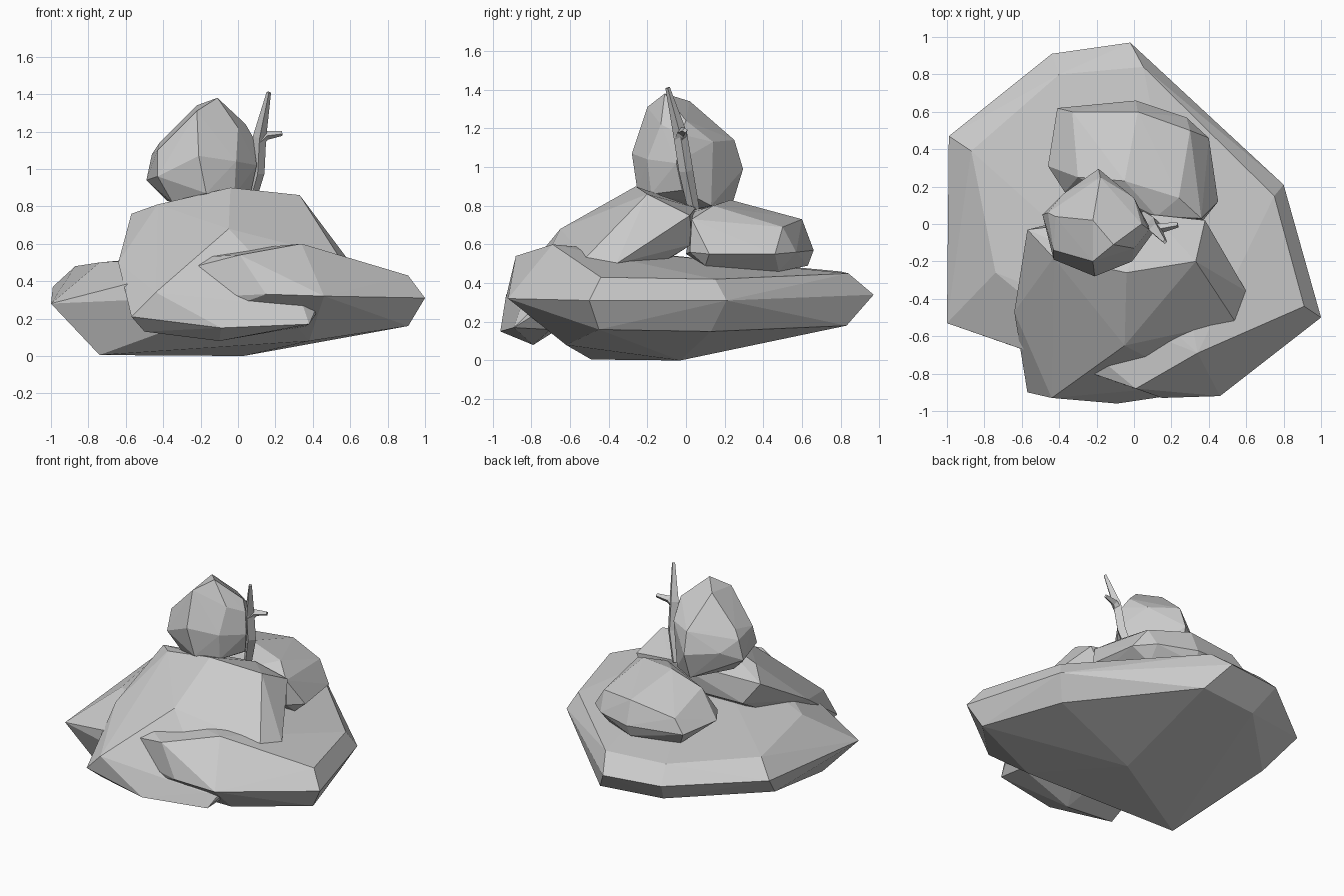
import bpy, bmesh, math
from mathutils import Vector


def rock(name, corners):
    """Faceted boulder: the convex hull of a few corner points."""
    bm = bmesh.new()
    for c in corners:
        bm.verts.new(c)
    bmesh.ops.convex_hull(bm, input=bm.verts[:])
    loose = [v for v in bm.verts if not v.link_faces]
    bmesh.ops.delete(bm, geom=loose, context='VERTS')
    bmesh.ops.recalc_face_normals(bm, faces=bm.faces[:])
    me = bpy.data.meshes.new(name)
    bm.to_mesh(me)
    bm.free()
    ob = bpy.data.objects.new(name, me)
    bpy.context.collection.objects.link(ob)
    return ob


def limb(bm, path, radii, sides=4):
    """Tapered low-poly tube along a path."""
    pts = [Vector(p) for p in path]
    rings = []
    for i, p in enumerate(pts):
        d = (pts[min(i + 1, len(pts) - 1)] - pts[max(i - 1, 0)]).normalized()
        u = d.cross(Vector((0, 1, 0.2))).normalized()
        w = d.cross(u)
        rings.append([bm.verts.new(p + radii[i] * (
            u * math.cos(math.tau * k / sides) + w * math.sin(math.tau * k / sides)))
            for k in range(sides)])
    for a, b in zip(rings, rings[1:]):
        for k in range(sides):
            j = (k + 1) % sides
            bm.faces.new((a[k], a[j], b[j], b[k]))
    bm.faces.new(rings[0])
    bm.faces.new(rings[-1])


# Wide base boulder: underside, rim, upper edge
rock("base_rock", [
    (0.03, -0.03, 0.0), (-0.74, -0.49, 0.005), (0.38, -0.62, 0.08),
    (0.91, -0.45, 0.16), (0.72, 0.13, 0.15), (0.1, 0.83, 0.18),
    (-0.36, 0.77, 0.19), (-0.88, 0.25, 0.18),
    (1.0, -0.5, 0.31), (0.8, 0.21, 0.31), (-0.02, 0.97, 0.34),
    (-0.44, 0.91, 0.35), (-0.99, 0.47, 0.37), (-1.0, -0.53, 0.28),
    (0.15, -0.93, 0.33), (0.46, -0.92, 0.32),
    (0.91, -0.44, 0.43), (0.75, 0.15, 0.42), (0.05, 0.84, 0.45),
    (-0.4, 0.8, 0.46), (-0.87, 0.39, 0.48), (-0.74, -0.26, 0.5),
    (0.01, -0.88, 0.54), (0.34, -0.69, 0.6)])

# Leaning slab at the front
rock("front_slab", [
    (-0.57, -0.03, 0.76), (-0.43, -0.18, 0.81), (-0.04, -0.26, 0.9),
    (0.33, -0.2, 0.86), (0.38, 0.02, 0.75), (0.1, 0.05, 0.79),
    (0.54, -0.52, 0.53), (0.6, -0.36, 0.5), (-0.05, -0.65, 0.68),
    (-0.64, -0.47, 0.5), (-0.44, -0.93, 0.34), (-0.57, -0.9, 0.21),
    (-0.09, -0.96, 0.15), (0.38, -0.89, 0.17),
    (0.35, -0.86, 0.26), (-0.5, -0.82, 0.13), (-0.1, -0.79, 0.08),
    (0.36, -0.7, 0.16), (-0.45, 0.0, 0.6), (0.3, 0.03, 0.6)])

# Rounded rock at the back
rock("back_rock", [
    (-0.46, 0.31, 0.6), (-0.41, 0.62, 0.6), (0.01, 0.66, 0.57),
    (0.28, 0.57, 0.56), (0.4, 0.46, 0.55), (0.45, 0.12, 0.55),
    (0.37, 0.02, 0.56), (-0.37, 0.17, 0.6), (-0.33, 0.6, 0.69),
    (0.02, 0.6, 0.73), (0.3, 0.5, 0.69), (0.24, 0.14, 0.8),
    (-0.05, 0.23, 0.83), (-0.3, 0.25, 0.77), (0.36, 0.03, 0.73),
    (0.12, 0.04, 0.77), (0.1, 0.0, 0.55),
    (0.0, 0.63, 0.49), (0.27, 0.48, 0.46), (0.38, 0.1, 0.49),
    (-0.32, 0.52, 0.48), (-0.3, 0.15, 0.48)])

# Upright egg-shaped rock on top
rock("top_rock", [
    (-0.11, -0.11, 1.38), (-0.22, 0.02, 1.34), (-0.22, -0.2, 1.31),
    (0.0, -0.13, 1.22), (0.04, 0.0, 1.24), (-0.18, 0.25, 1.14),
    (0.0, 0.14, 1.13), (0.08, -0.03, 1.17), (-0.42, 0.04, 1.14),
    (-0.43, -0.14, 1.1), (-0.46, 0.06, 1.08), (-0.21, -0.28, 1.07),
    (-0.01, -0.2, 1.04), (0.1, -0.05, 1.02), (-0.19, 0.295, 0.99),
    (-0.38, 0.16, 1.0), (-0.49, 0.05, 0.94), (-0.43, -0.19, 0.96),
    (-0.17, -0.25, 0.87), (-0.02, -0.18, 0.86), (0.07, -0.02, 0.88),
    (-0.38, 0.0, 0.83), (-0.35, -0.14, 0.82), (-0.2, 0.24, 0.81),
    (-0.02, 0.13, 0.8), (-0.15, 0.0, 0.77)])

# Forked twig beside the top rock
bm = bmesh.new()
limb(bm, [(0.05, 0.04, 0.78), (0.105, 0.0, 0.98), (0.115, -0.03, 1.17), (0.165, -0.095, 1.41)],
     [0.03, 0.037, 0.036, 0.012])
limb(bm, [(0.11, -0.03, 1.14), (0.15, -0.02, 1.18), (0.235, -0.005, 1.19)], [0.03, 0.026, 0.014])
bmesh.ops.recalc_face_normals(bm, faces=bm.faces[:])
mesh = bpy.data.meshes.new("twig")
bm.to_mesh(mesh)
bm.free()
bpy.context.collection.objects.link(bpy.data.objects.new("twig", mesh))
